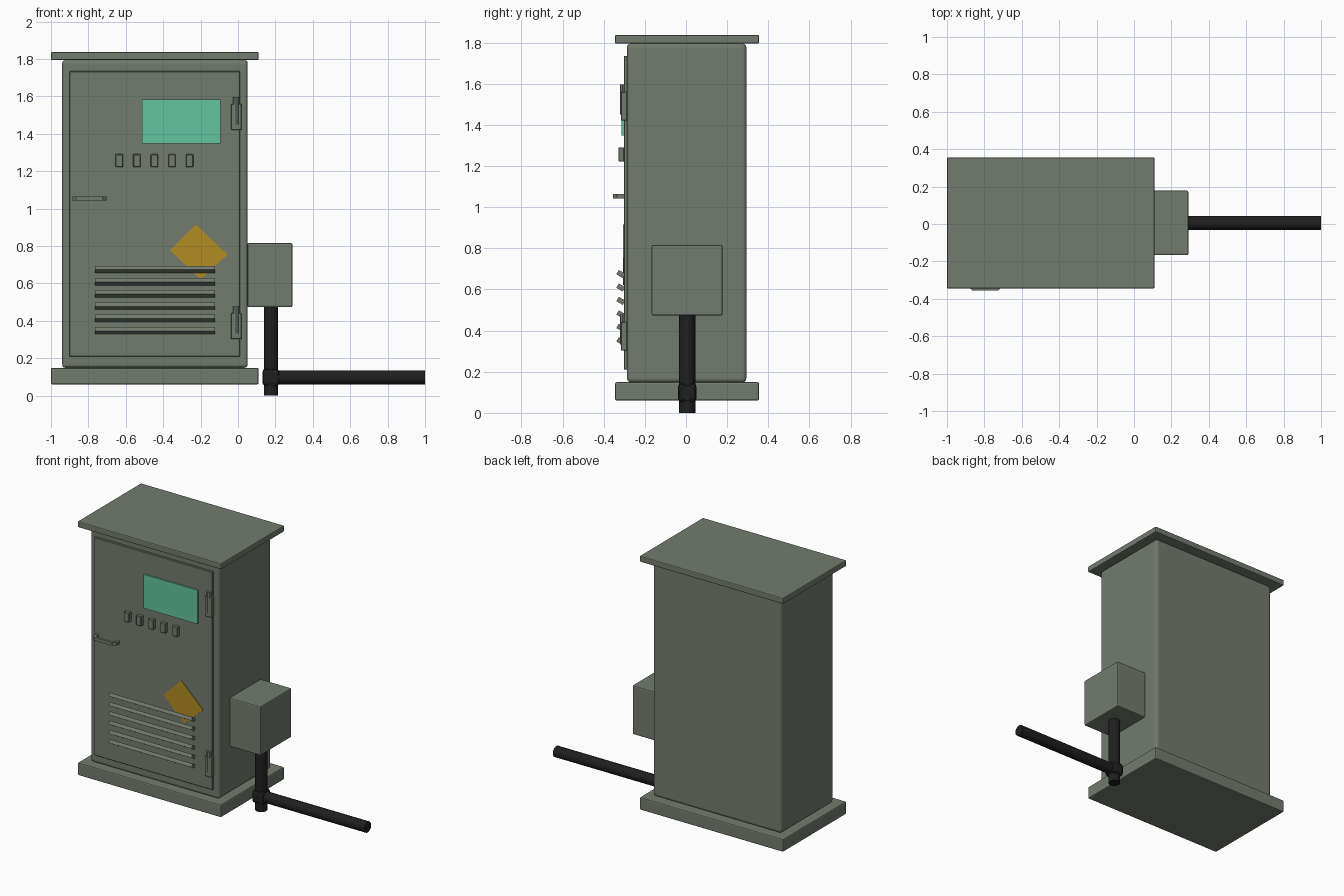
import bpy, bmesh, math
from mathutils import Vector, Matrix

if "Cube" in bpy.data.objects:
    bpy.data.objects.remove(bpy.data.objects["Cube"])


def material(name, rgb):
    m = bpy.data.materials.new(name)
    m.diffuse_color = (*rgb, 1)
    m.use_nodes = True
    m.node_tree.nodes["Principled BSDF"].inputs["Base Color"].default_value = m.diffuse_color
    return m


GREY = material("grey_green_paint", (0.17, 0.2, 0.157))
SCREEN = material("screen_green", (0.13, 0.56, 0.36))
YELLOW = material("warning_yellow", (0.44, 0.27, 0.016))
BLACK = material("black_pipe", (0.014, 0.014, 0.014))


def finish(name, bm, mat):
    bmesh.ops.recalc_face_normals(bm, faces=bm.faces)
    me = bpy.data.meshes.new(name)
    bm.to_mesh(me)
    bm.free()
    me.materials.append(mat)
    ob = bpy.data.objects.new(name, me)
    bpy.context.collection.objects.link(ob)
    return ob


def box(name, x, y, z, mat=GREY, bevel=0.0, segments=2, tilt=0.0):
    """Box from (min, max) ranges, optionally tilted about its own x axis."""
    bm = bmesh.new()
    bmesh.ops.create_cube(bm, size=1)
    size = [r[1] - r[0] for r in (x, y, z)]
    mid = [(r[0] + r[1]) / 2 for r in (x, y, z)]
    bmesh.ops.scale(bm, vec=size, verts=bm.verts)
    if bevel:
        bmesh.ops.bevel(bm, geom=bm.edges[:], offset=bevel, segments=segments,
                        profile=0.5, affect='EDGES')
    bmesh.ops.rotate(bm, matrix=Matrix.Rotation(tilt, 3, 'X'), verts=bm.verts)
    bmesh.ops.translate(bm, vec=mid, verts=bm.verts)
    return finish(name, bm, mat)


def tube(name, a, b, radius, sides, mat):
    a, b = Vector(a), Vector(b)
    bm = bmesh.new()
    bmesh.ops.create_cone(bm, cap_ends=True, segments=sides, radius1=radius,
                          radius2=radius, depth=(b - a).length)
    rot = Vector((0, 0, 1)).rotation_difference(b - a).to_matrix()
    bmesh.ops.rotate(bm, matrix=rot, verts=bm.verts)
    bmesh.ops.translate(bm, vec=(a + b) / 2, verts=bm.verts)
    return finish(name, bm, mat)


def prism(name, points, lo, hi, axis, mat):
    """Extrude a 2D outline along y (points are x,z) or z (points are x,y)."""
    bm = bmesh.new()
    def place(p, d):
        return (p[0], d, p[1]) if axis == 'Y' else (p[0], p[1], d)
    face = bm.faces.new([bm.verts.new(place(p, lo)) for p in points])
    ext = bmesh.ops.extrude_face_region(bm, geom=[face])
    verts = [v for v in ext['geom'] if isinstance(v, bmesh.types.BMVert)]
    shift = (0, hi - lo, 0) if axis == 'Y' else (0, 0, hi - lo)
    bmesh.ops.translate(bm, vec=shift, verts=verts)
    return finish(name, bm, mat)


# Cabinet shell
box("base_plinth", (-1.0, 0.11), (-0.345, 0.355), (0.06, 0.149), bevel=0.008)
box("cabinet_body", (-0.94, 0.052), (-0.287, 0.293), (0.149, 1.795), bevel=0.018, segments=3)
box("roof", (-1.0, 0.11), (-0.345, 0.355), (1.795, 1.837), bevel=0.006)
box("door", (-0.902, 0.012), (-0.302, -0.28), (0.21, 1.735), bevel=0.003, segments=1)

# Screen and push buttons
box("screen", (-0.513, -0.093), (-0.314, -0.30), (1.348, 1.584), SCREEN)
for i in range(5):
    cx = -0.634 + i * 0.0937
    box(f"button_{i + 1}", (cx - 0.02, cx + 0.02), (-0.328, -0.30), (1.222, 1.291),
        bevel=0.003, segments=1)

# Door handle: bent bar with both ends returning to the door
prism("door_handle",
      [(-0.885, -0.30), (-0.885, -0.335), (-0.865, -0.355), (-0.725, -0.355),
       (-0.704, -0.335), (-0.704, -0.30), (-0.722, -0.30), (-0.722, -0.328),
       (-0.733, -0.338), (-0.857, -0.338), (-0.867, -0.328), (-0.867, -0.30)],
      1.043, 1.065, 'Z', GREY)

# Hinges
for label, z in (("lower", 0.302), ("upper", 1.42)):
    box(f"{label}_hinge_leaf", (-0.037, 0.019), (-0.316, -0.287), (z, z + 0.14),
        bevel=0.003, segments=1)
    tube(f"{label}_hinge_pin", (-0.01, -0.303, z + 0.03), (-0.01, -0.303, z + 0.176),
         0.018, 10, GREY)

# Warning plate, partly behind the louvres
prism("warning_plate",
      [(-0.225, 0.915), (-0.056, 0.753), (-0.20, 0.622), (-0.364, 0.778)],
      -0.307, -0.30, 'Y', YELLOW)

# Ventilation slats, outer edge tipped upward
for i in range(6):
    cz = 0.675 - i * 0.0653
    box(f"vent_slat_{i + 1}", (-0.765, -0.123), (-0.335, -0.299),
        (cz - 0.012, cz + 0.012), tilt=-math.radians(30))

# Side junction box
box("junction_box", (0.05, 0.291), (-0.167, 0.178), (0.473, 0.816), bevel=0.008)

# Pipework
tube("vertical_pipe", (0.176, 0.006, 0.0), (0.176, 0.006, 0.48), 0.039, 14, BLACK)
tube("horizontal_pipe", (0.176, 0.006, 0.098), (1.0, 0.006, 0.098), 0.038, 14, BLACK)
box("pipe_joint", (0.13, 0.222), (-0.04, 0.052), (0.052, 0.144), BLACK,
    bevel=0.02, segments=2)
